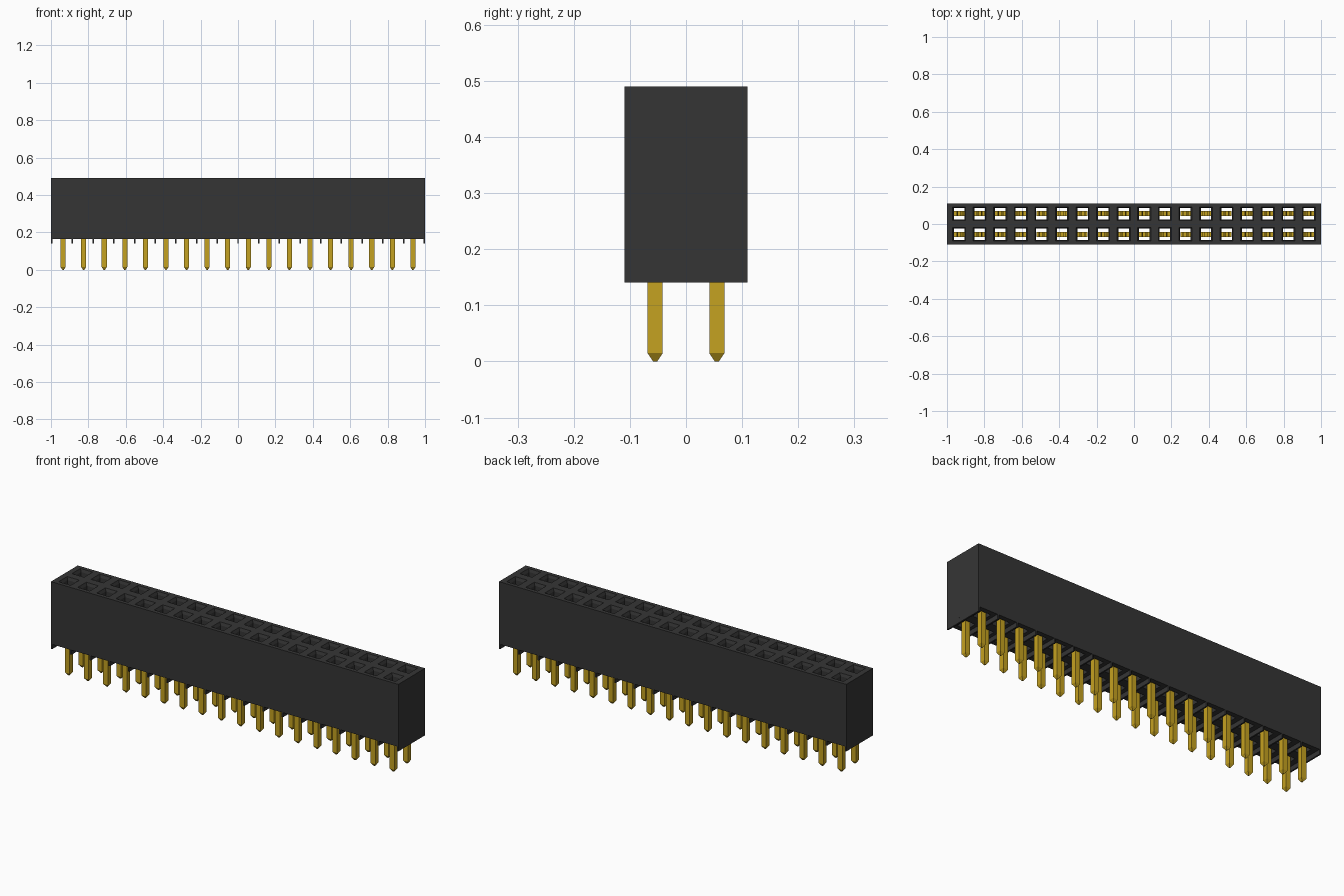
import bpy
import bmesh

COLUMNS, PITCH = 18, 0.11
TOP, FLOOR, FOOT = 0.49, 0.165, 0.141
HALF_DEPTH = 0.11
PIN = 0.027

cube = bpy.data.objects.get("Cube")
if cube:
    bpy.data.objects.remove(cube, do_unlink=True)


def make_material(name, rgb):
    mat = bpy.data.materials.new(name)
    mat.use_nodes = True
    mat.diffuse_color = (*rgb, 1)
    mat.node_tree.nodes["Principled BSDF"].inputs["Base Color"].default_value = (*rgb, 1)
    return mat


black = make_material("black plastic", (0.036, 0.036, 0.036))
gold = make_material("gold metal", (0.56, 0.36, 0.015))


def loft(bm, x, y, sections):
    """Closed rectangular column through (z, x size, y size) sections."""
    rings = []
    for z, w, d in sections:
        rings.append([bm.verts.new((x + sx * w / 2, y + sy * d / 2, z))
                      for sx, sy in ((-1, -1), (1, -1), (1, 1), (-1, 1))])
    bm.faces.new(rings[0][::-1])
    bm.faces.new(rings[-1])
    for low, high in zip(rings, rings[1:]):
        for i in range(4):
            j = (i + 1) % 4
            bm.faces.new((low[i], low[j], high[j], high[i]))


def finish(bm, name, mat):
    mesh = bpy.data.meshes.new(name)
    bm.to_mesh(mesh)
    bm.free()
    mesh.materials.append(mat)
    obj = bpy.data.objects.new(name, mesh)
    bpy.context.collection.objects.link(obj)
    return obj


columns = [(i - (COLUMNS - 1) / 2) * PITCH for i in range(COLUMNS)]
sites = [(x, y) for x in columns for y in (-PITCH / 2, PITCH / 2)]

# Housing block
bm = bmesh.new()
loft(bm, 0, 0, [(FLOOR, 2, 2 * HALF_DEPTH), (TOP, 2, 2 * HALF_DEPTH)])
housing = finish(bm, "housing", black)

# Through sockets with a funnel mouth
bm = bmesh.new()
for x, y in sites:
    loft(bm, x, y, [(FLOOR - 0.05, 0.056, 0.06), (TOP - 0.015, 0.056, 0.06),
                    (TOP, 0.07, 0.07), (TOP + 0.02, 0.07, 0.07)])
cutter = finish(bm, "socket_cutter", black)
cutter.hide_render = True
cutter.hide_set(True)
cut = housing.modifiers.new("sockets", "BOOLEAN")
cut.operation = "DIFFERENCE"
cut.solver = "EXACT"
cut.object = cutter

# Standoff ribs across the underside
bm = bmesh.new()
for i in range(COLUMNS + 1):
    x = (i - COLUMNS / 2) * PITCH
    x = max(-0.996, min(0.996, x * 1.006))
    loft(bm, x, 0, [(FOOT, 0.008, 2 * HALF_DEPTH), (FLOOR, 0.008, 2 * HALF_DEPTH)])
finish(bm, "standoff_ribs", black)

# Pins with tapered tips
bm = bmesh.new()
for x, y in sites:
    loft(bm, x, y, [(0, 0.007, 0.007), (0.015, PIN, PIN), (0.19, PIN, PIN)])
finish(bm, "pins", gold)

# Forked contacts inside the sockets: a base bar and two pinching springs
bm = bmesh.new()
for x, y in sites:
    loft(bm, x, y, [(0.19, 0.055, PIN), (0.215, 0.055, PIN)])
    for side in (-1, 1):
        loft(bm, x + side * 0.021, y, [(0.215, 0.012, PIN), (0.40, 0.012, PIN)])
        loft(bm, x + side * 0.012, y, [(0.33, 0.006, PIN), (0.36, 0.01, PIN), (0.39, 0.006, PIN)])
finish(bm, "contacts", gold)
